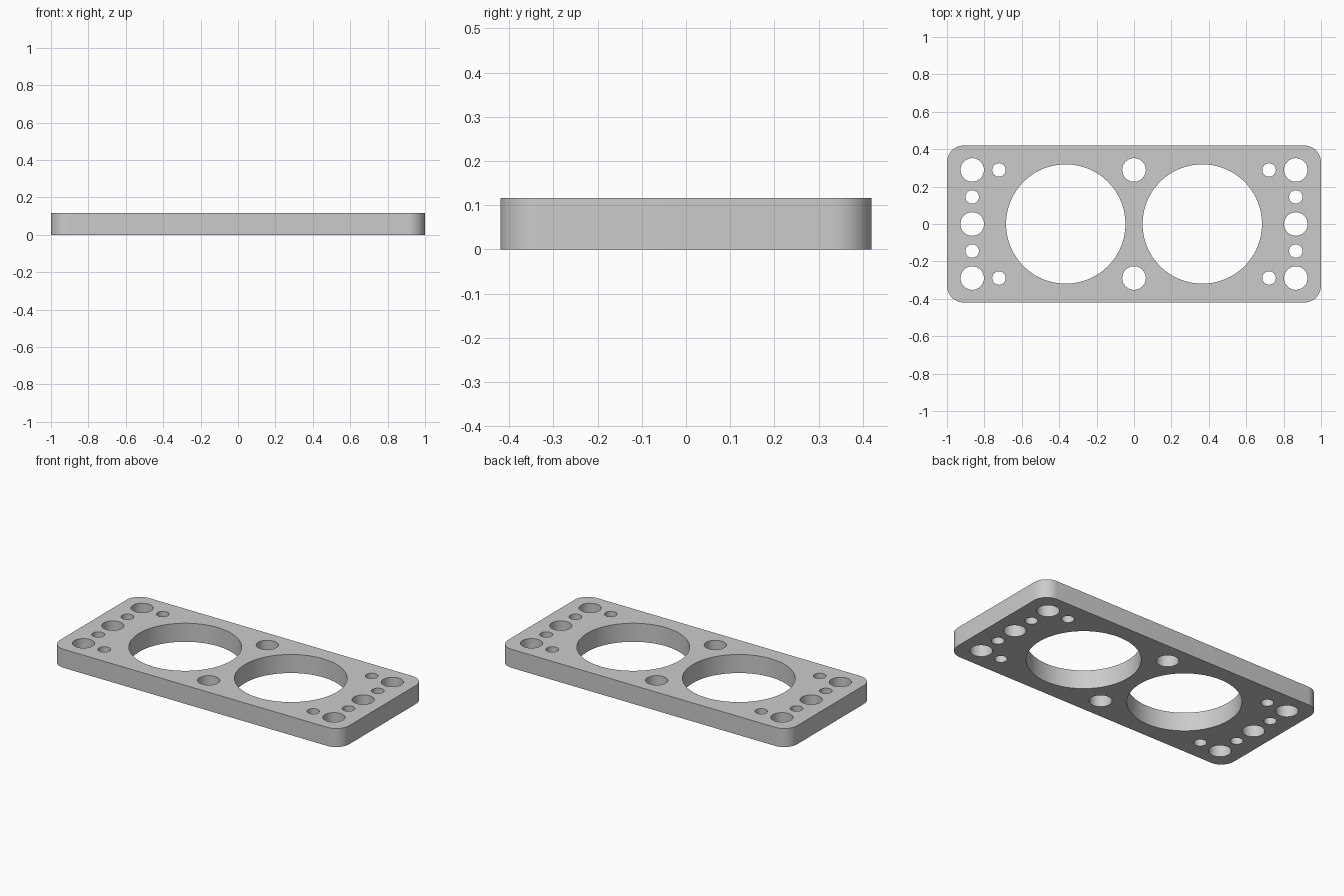
import bpy, bmesh
from math import cos, sin, pi

cube = bpy.data.objects.get("Cube")
if cube:
    bpy.data.objects.remove(cube, do_unlink=True)

HALF_X, HALF_Y, HEIGHT, CORNER = 1.0, 0.42, 0.116, 0.09

# Plain grey metal
grey = bpy.data.materials.new("grey_metal")
grey.use_nodes = True
colour = (0.6, 0.6, 0.6, 1)
grey.diffuse_color = colour
grey.node_tree.nodes["Principled BSDF"].inputs["Base Color"].default_value = colour


def arc(cx, cy, r, start, sweep, steps):
    return [(cx + r * cos(start + sweep * i / steps),
             cy + r * sin(start + sweep * i / steps)) for i in range(steps + 1)]


def add_loop(curve, points):
    spline = curve.splines.new("POLY")
    spline.points.add(len(points) - 1)
    for p, (x, y) in zip(spline.points, points):
        p.co = (x, y, 0, 1)
    spline.use_cyclic_u = True


def add_hole(curve, x, y, r, steps=48):
    add_loop(curve, arc(x, y, r, 0, 2 * pi, steps)[:-1])


profile = bpy.data.curves.new("plate_profile", "CURVE")
profile.dimensions = "2D"
profile.fill_mode = "BOTH"
profile.extrude = HEIGHT / 2

# Rounded rectangular outline
outline = []
for k, (sx, sy) in enumerate([(1, 1), (-1, 1), (-1, -1), (1, -1)]):
    outline += arc(sx * (HALF_X - CORNER), sy * (HALF_Y - CORNER),
                   CORNER, k * pi / 2, pi / 2, 12)
add_loop(profile, outline)

# Two large bores, bolt holes and pin holes
BOLT, PIN, ROW = 0.063, 0.036, 0.289
for sx in (-1, 1):
    add_hole(profile, sx * 0.365, 0, 0.319, 96)
    add_hole(profile, sx * 0.865, 0, BOLT)
    for sy in (-1, 1):
        add_hole(profile, sx * 0.865, sy * ROW, BOLT)
        add_hole(profile, sx * 0.865, sy * ROW / 2, PIN)
        add_hole(profile, sx * 0.722, sy * ROW, PIN)
for sy in (-1, 1):
    add_hole(profile, 0, sy * ROW, BOLT)

# Turn the profile into a solid plate standing on the ground
plate = bpy.data.objects.new("drilled_plate", profile)
bpy.context.collection.objects.link(plate)
bpy.ops.object.select_all(action="DESELECT")
plate.select_set(True)
bpy.context.view_layer.objects.active = plate
bpy.ops.object.convert(target="MESH")
plate = bpy.context.object
plate.name = "drilled_plate"

bm = bmesh.new()
bm.from_mesh(plate.data)
bmesh.ops.remove_doubles(bm, verts=bm.verts, dist=0.0001)
bmesh.ops.translate(bm, verts=bm.verts, vec=(0, 0, HEIGHT / 2))
bmesh.ops.recalc_face_normals(bm, faces=bm.faces)
bm.to_mesh(plate.data)
bm.free()

plate.data.materials.clear()
plate.data.materials.append(grey)
bpy.ops.object.shade_smooth_by_angle()
